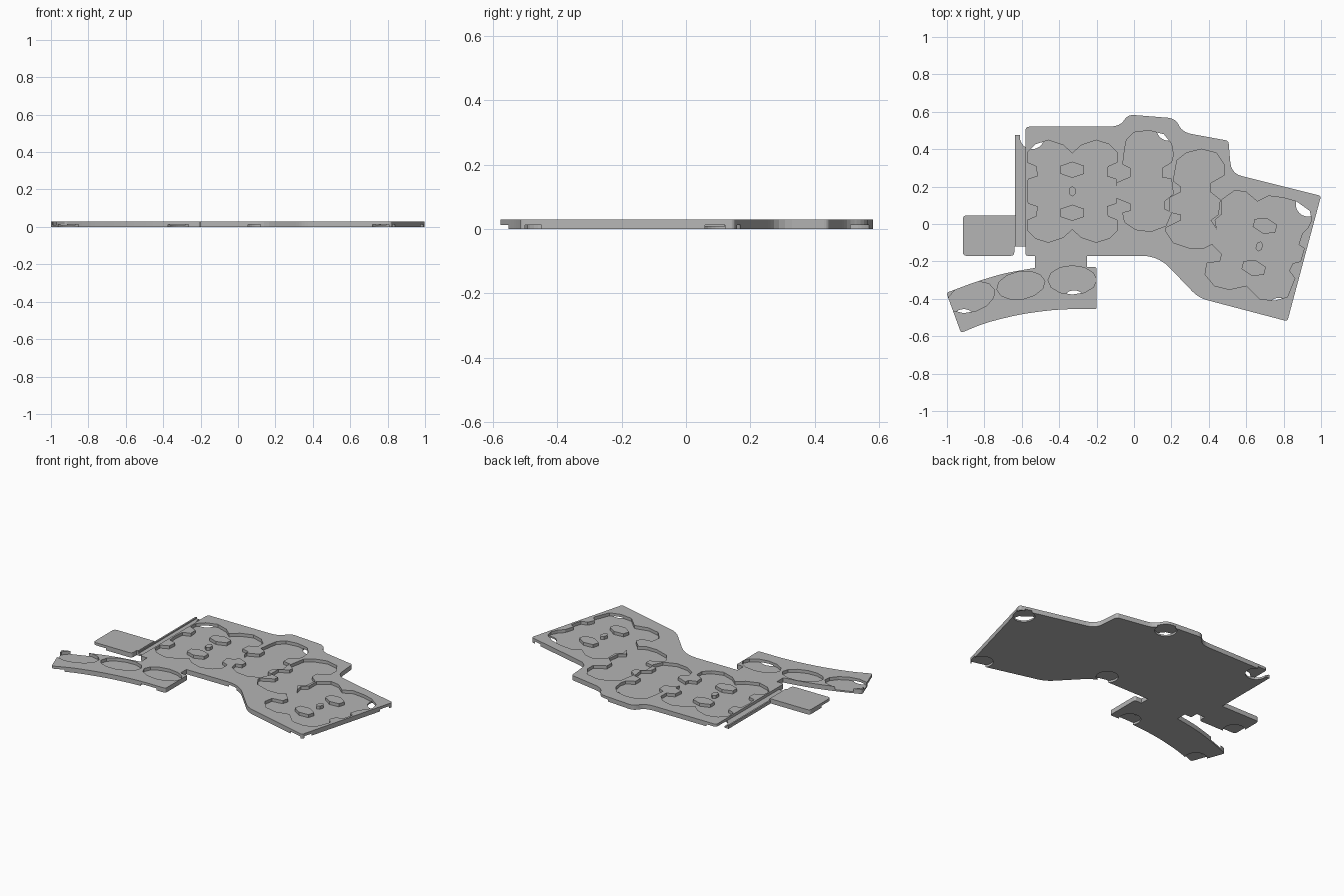
import bpy, bmesh, math
from mathutils import Vector

if "Cube" in bpy.data.objects:
    bpy.data.objects.remove(bpy.data.objects["Cube"])

TOP, FLOOR, RECESS = 0.03, 0.01, 0.013

grey = bpy.data.materials.new("case_grey")
grey.diffuse_color = (0.46, 0.46, 0.46, 1)
grey.use_nodes = True
grey.node_tree.nodes["Principled BSDF"].inputs["Base Color"].default_value = grey.diffuse_color


def prism(name, pts, z0, z1):
    """Extrude a closed 2D profile between two heights."""
    bm = bmesh.new()
    face = bm.faces.new([bm.verts.new((p[0], p[1], z0)) for p in pts])
    out = bmesh.ops.extrude_face_region(bm, geom=[face])
    for v in out["geom"]:
        if isinstance(v, bmesh.types.BMVert):
            v.co.z = z1
    bmesh.ops.recalc_face_normals(bm, faces=bm.faces)
    me = bpy.data.meshes.new(name)
    bm.to_mesh(me)
    bm.free()
    me.materials.append(grey)
    ob = bpy.data.objects.new(name, me)
    bpy.context.collection.objects.link(ob)
    return ob


def rounded(corners, steps=5):
    """Round each (x, y, radius) corner of a polygon."""
    pts, n = [], len(corners)
    for i, (x, y, r) in enumerate(corners):
        c = Vector((x, y))
        if r == 0:
            pts.append(c)
            continue
        a, b = Vector(corners[i - 1][:2]) - c, Vector(corners[(i + 1) % n][:2]) - c
        p = c + a.normalized() * min(r, a.length * 0.45)
        q = c + b.normalized() * min(r, b.length * 0.45)
        for k in range(steps + 1):
            t = k / steps
            pts.append(p * (1 - t) ** 2 + c * 2 * t * (1 - t) + q * t * t)
    return pts


def ellipse(cx, cy, rx, ry, deg=0, n=12):
    a = math.radians(deg)
    out = []
    for k in range(n):
        t = 2 * math.pi * k / n
        u, v = rx * math.cos(t), ry * math.sin(t)
        out.append((cx + u * math.cos(a) - v * math.sin(a),
                    cy + u * math.sin(a) + v * math.cos(a)))
    return out


def rect(x0, x1, y0, y1):
    return [(x0, y0), (x1, y0), (x1, y1), (x0, y1)]


def boolean(ob, cutter, op="DIFFERENCE"):
    """Apply a boolean and delete the helper."""
    m = ob.modifiers.new("bool", "BOOLEAN")
    m.operation, m.object, m.solver = op, cutter, "EXACT"
    dg = bpy.context.evaluated_depsgraph_get()
    me = bpy.data.meshes.new_from_object(ob.evaluated_get(dg))
    ob.modifiers.clear()
    ob.data = me
    bpy.data.objects.remove(cutter)


# main plate with the curved thumb wing
plate = prism("case_plate", rounded([
    (-.58, .52, .02), (-.08, .52, .06), (-.03, .585, .03), (.22, .565, .04),
    (.26, .49, .05), (.505, .445, .015), (.52, .27, .06), (1, .15, .015),
    (.82, -.52, .015), (.345, -.395, .05), (.13, -.17, .09), (-.25, -.17, 0),
    (-.25, -.23, 0), (-.2, -.23, .012), (-.2, -.455, .012), (-.4, -.455, .09),
    (-.61, -.482, .09), (-.8, -.53, .06), (-.925, -.582, .015), (-1.003, -.368, .015),
    (-.85, -.31, .07), (-.69, -.262, .07), (-.53, -.235, 0), (-.53, -.17, 0),
    (-.58, -.17, .012)]), 0, TOP)

# side tab, low ledge and its thin lip
tab = rounded([(-.915, -.17, .02), (-.64, -.17, .02), (-.64, -.12, 0),
               (-.63, -.12, 0), (-.63, .045, 0), (-.915, .045, .02)])
boolean(plate, prism("ledge", rect(-.637, -.57, -.12, .475), 0, .012), "UNION")
boolean(plate, prism("lip", rect(-.637, -.627, -.12, .475), .005, .02), "UNION")
boolean(plate, prism("side_tab", tab, 0, TOP), "UNION")

# key pocket of the two inner columns, mirrored from one quarter
quarter = [(0, .203), (.048, .246), (.128, .273), (.198, .251), (.24, .209),
           (.24, .155), (.19, .134), (.185, .08), (.235, .064), (.24, 0)]
right = quarter + [(x, -y) for x, y in reversed(quarter[:-1])]
full = right + [(-x, y) for x, y in reversed(right[1:-1])]
pockets = [[(x - .33, y + .175) for x, y in full]]

# pockets of the other columns, in hundredths
column_3 = [(-4, 45), (0, 49), (8, 50), (16, 48), (20, 43), (21, 37), (20, 33), (15, 30),
            (15, 25), (20, 24), (21, 16), (16, 12), (16, 8), (20, 6), (17, -1), (9, -4),
            (1, -3), (-5, 1), (-6, 6), (-2, 7), (-2, 11), (-9.5, 14), (-9, 22), (-2, 25),
            (-2, 30), (-6, 32), (-5, 40)]
column_4 = [(23, 34), (28, 38), (36, 40), (44, 38), (48, 32), (48, 26), (41, 22), (41, 17),
            (46, 13), (45, 5), (41, 2), (45, -4), (43, -10), (37, -13), (30, -13),
            (21, -10), (17, -4), (17, -2), (25, 2), (25, 5), (19, 6.5), (19, 14), (25, 17),
            (25, 20), (21, 23)]
outer = [(47, 13), (54, 18), (60, 17), (66, 12), (72, 15), (80, 14), (87, 12), (94, 7),
         (95, 2), (93, -2), (90, -5), (88, -11), (91, -13), (89, -20), (85, -21), (83, -25),
         (86, -29), (82, -39), (75, -41), (67, -40), (60, -33), (51, -35), (43, -33),
         (38, -27), (39, -21), (46, -20), (47, -16), (42, -11), (41.3, -5), (44.5, -4.3),
         (43.4, 2.2), (47, 5.2)]
for pts in (column_3, column_4, outer):
    pockets.append([(x / 100, y / 100) for x, y in pts])

# thumb key pockets
pockets += [ellipse(-.33, -.30, .13, .077),
            ellipse(-.605, -.328, .13, .074, 10),
            ellipse(-.87, -.392, .13, .078, 18)]
for pts in pockets:
    boolean(plate, prism("pocket_cutter", pts, FLOOR, .06))

# round foot recesses underneath
for x, y in [(.93, .105), (.775, -.46), (.1, -.125), (.185, .51), (-.545, .465),
             (-.32, -.42), (-.87, -.125), (-.91, -.52)]:
    boolean(plate, prism("foot_cutter", ellipse(x, y, .065, .065, 0, 32), -.02, RECESS))

# posts standing in the key pockets
post = [(0, .043), (.062, .022), (.062, -.022), (0, -.043), (-.062, -.022), (-.062, .022)]
for i, (x, y, sx, sy, deg) in enumerate([
        (-.33, .29, 1, 1, 0), (-.33, .06, 1, 1, 0), (-.33, .175, .27, .65, 0),
        (.70, -.01, 1, 1, -15), (.64, -.235, 1, 1, -15), (.67, -.12, .27, .65, -15)]):
    c, s = math.cos(math.radians(deg)), math.sin(math.radians(deg))
    pts = [(x + u * sx * c - v * sy * s, y + u * sx * s + v * sy * c) for u, v in post]
    prism("pocket_post_%d" % (i + 1), pts, .006, TOP)
